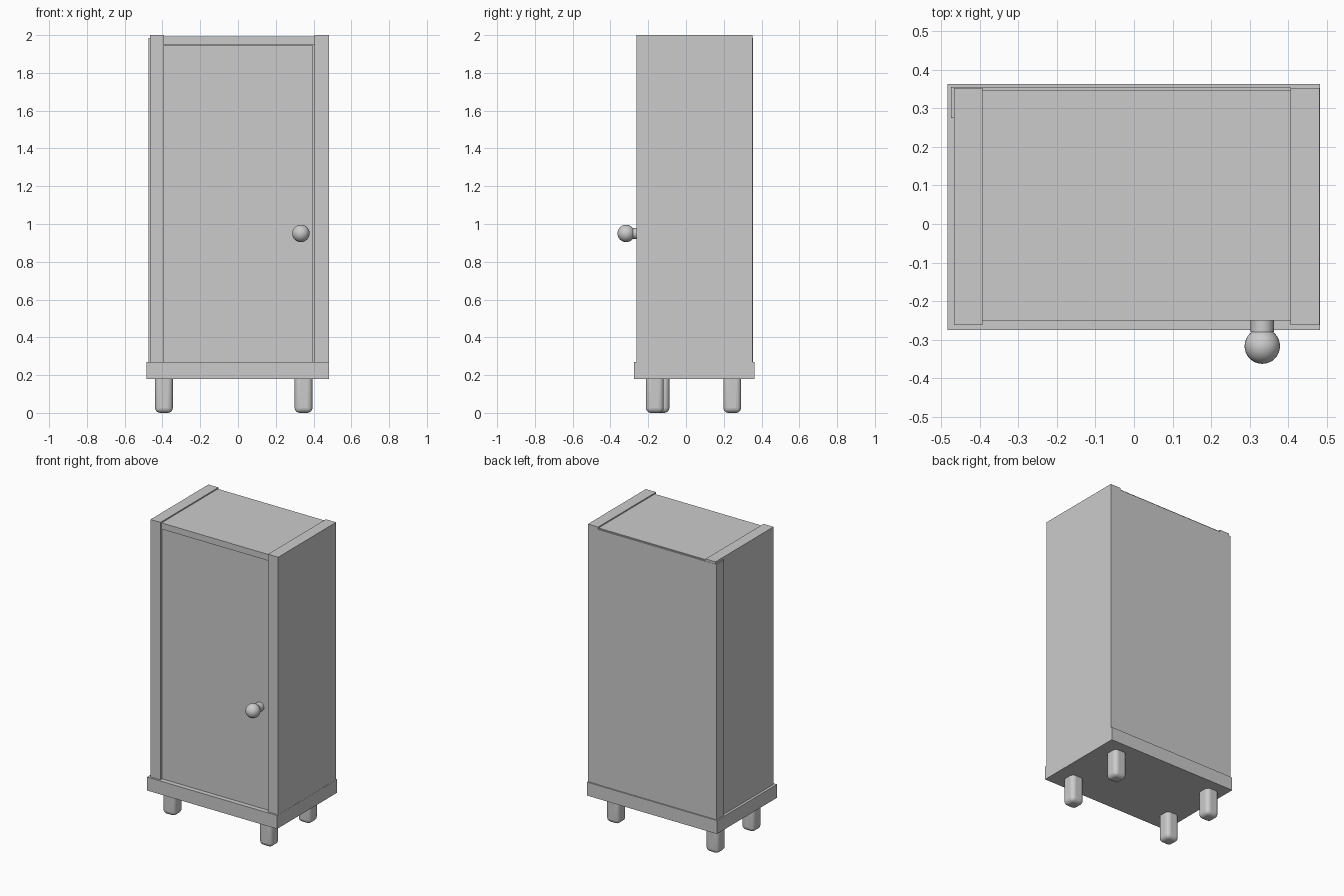
import bpy
from math import radians

if "Cube" in bpy.data.objects:
    bpy.data.objects.remove(bpy.data.objects["Cube"])


def box(name, x, y, z, bevel=0.0):
    """Box given by (min, max) extents on each axis."""
    bpy.ops.mesh.primitive_cube_add(size=1)
    ob = bpy.context.object
    ob.name = name
    ob.location = [(a + b) / 2 for a, b in (x, y, z)]
    ob.scale = [b - a for a, b in (x, y, z)]
    bpy.ops.object.transform_apply(location=False, rotation=False, scale=True)
    if bevel:
        mod = ob.modifiers.new("rounding", 'BEVEL')
        mod.width = bevel
        mod.segments = 5
        bpy.ops.object.shade_smooth_by_angle(angle=radians(35))
    return ob


# Base board
box("base", (-0.484, 0.483), (-0.275, 0.363), (0.18, 0.27))

# Cabinet carcass: two sides, back and recessed top
box("left_side", (-0.467, -0.393), (-0.262, 0.353), (0.27, 2.0))
box("right_side", (0.406, 0.482), (-0.262, 0.353), (0.27, 2.0))
box("back_panel", (-0.475, 0.406), (0.275, 0.355), (0.27, 1.985))
box("top_panel", (-0.393, 0.406), (-0.25, 0.348), (1.95, 1.992))

# Door, with a narrow gap on the handle side
box("door", (-0.393, 0.394), (-0.243, -0.18), (0.27, 1.947))

# Rounded square legs, slightly unevenly placed
R = 0.047
for name, x, y in (("front_left_leg", -0.392, -0.135),
                   ("front_right_leg", 0.347, -0.165),
                   ("back_left_leg", -0.392, 0.245),
                   ("back_right_leg", 0.347, 0.245)):
    box(name, (x - R, x + R), (y - R, y + R), (0.0, 0.23), bevel=0.027)

# Door knob: neck and ball
bpy.ops.mesh.primitive_cylinder_add(vertices=32, radius=0.03, depth=0.08,
                                    location=(0.333, -0.24, 0.95),
                                    rotation=(radians(90), 0, 0))
bpy.context.object.name = "knob_neck"
bpy.ops.object.shade_smooth_by_angle(angle=radians(35))
bpy.ops.mesh.primitive_uv_sphere_add(segments=32, ring_count=16, radius=0.046,
                                     location=(0.333, -0.317, 0.95))
bpy.context.object.name = "knob_ball"
bpy.ops.object.shade_smooth()
